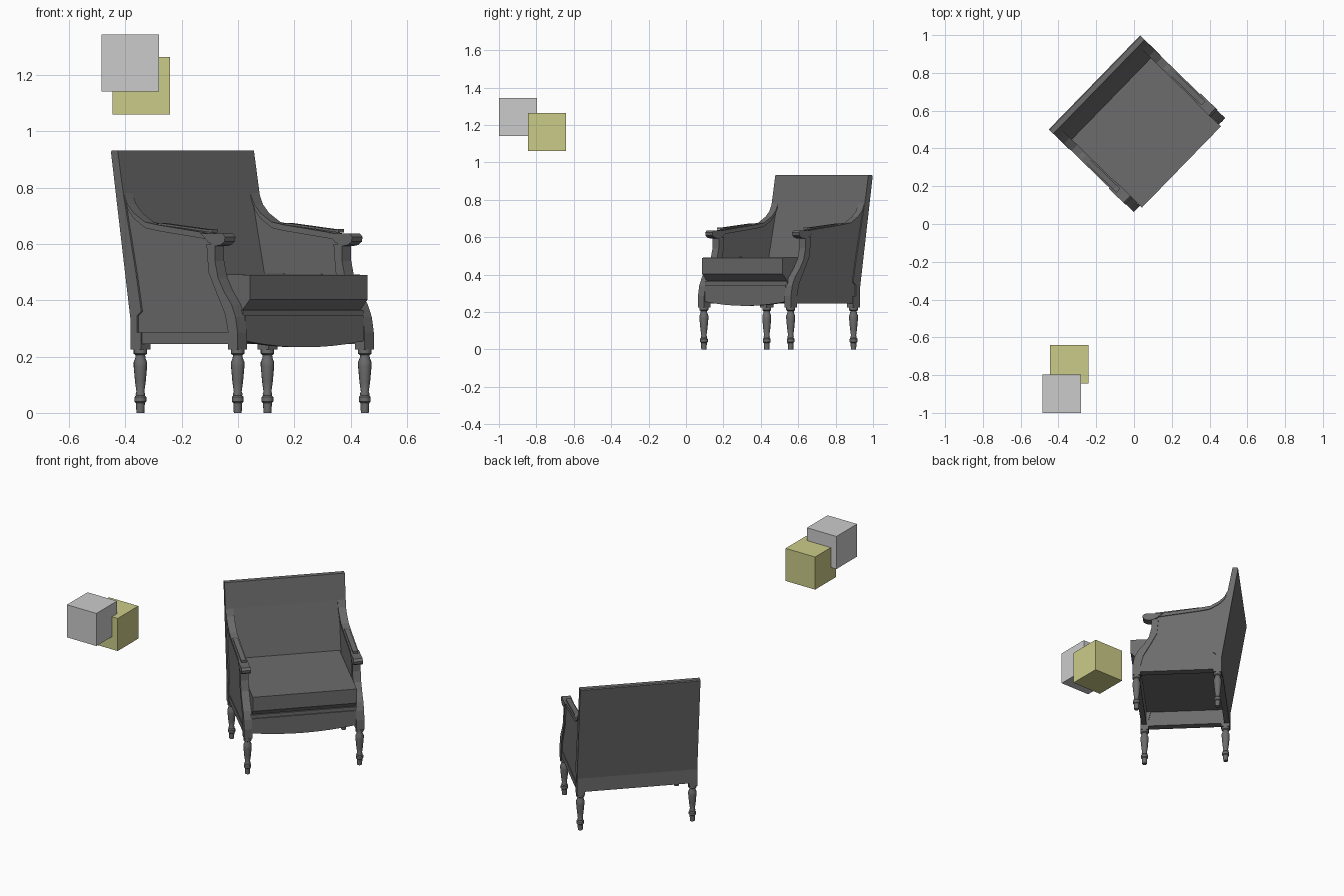
import bpy, bmesh, math
from mathutils import Matrix, Vector

old = bpy.data.objects.get("Cube")
if old:
    bpy.data.objects.remove(old, do_unlink=True)


def material(name, rgb):
    m = bpy.data.materials.new(name)
    m.use_nodes = True
    col = (*rgb, 1)
    m.diffuse_color = col
    m.node_tree.nodes["Principled BSDF"].inputs["Base Color"].default_value = col
    return m


charcoal = material("charcoal", (0.15, 0.15, 0.15))
light_grey = material("light grey", (0.6, 0.6, 0.6))
pale_yellow = material("pale yellow", (0.6, 0.6, 0.25))

# The armchair stands turned on the floor
PLACE = Matrix.Translation((0.0525, 0.495, 0)) @ Matrix.Rotation(math.radians(45.8), 4, "Z")


def finish(name, bm, mat=charcoal, matrix=PLACE):
    bmesh.ops.recalc_face_normals(bm, faces=bm.faces)
    bm.transform(matrix)
    me = bpy.data.meshes.new(name)
    bm.to_mesh(me)
    bm.free()
    me.materials.append(mat)
    ob = bpy.data.objects.new(name, me)
    bpy.context.collection.objects.link(ob)
    return ob


def box(name, lo, hi, mat=charcoal, matrix=PLACE):
    lo, hi = Vector(lo), Vector(hi)
    bm = bmesh.new()
    bmesh.ops.create_cube(bm, size=1)
    for v in bm.verts:
        v.co = (lo + hi) / 2 + v.co * (hi - lo)
    return finish(name, bm, mat, matrix)


def extrude(name, points, a, b, axis="x"):
    """Extrude a flat outline from a to b along the x or y axis."""
    bm = bmesh.new()
    vs = [bm.verts.new((a, p, z) if axis == "x" else (p, a, z)) for p, z in points]
    face = bm.faces.new(vs)
    step = (b - a, 0, 0) if axis == "x" else (0, b - a, 0)
    top = bmesh.ops.extrude_face_region(bm, geom=[face])["geom"]
    bmesh.ops.translate(bm, vec=step, verts=[g for g in top if isinstance(g, bmesh.types.BMVert)])
    return finish(name, bm)


def turned(name, profile, x, y, sides=14):
    bm = bmesh.new()
    rings = []
    for r, z in profile:
        ring = []
        for i in range(sides):
            t = math.tau * i / sides
            ring.append(bm.verts.new((x + r * math.cos(t), y + r * math.sin(t), z)))
        rings.append(ring)
    for lower, upper in zip(rings, rings[1:]):
        for i in range(sides):
            j = (i + 1) % sides
            bm.faces.new((lower[i], lower[j], upper[j], upper[i]))
    bm.faces.new(rings[0])
    bm.faces.new(rings[-1])
    ob = finish(name, bm)
    bpy.ops.object.select_all(action="DESELECT")
    ob.select_set(True)
    bpy.context.view_layer.objects.active = ob
    bpy.ops.object.shade_smooth_by_angle(angle=math.radians(35))


# Outlines seen from the side (y, z)
arm_top = [(0.318, 0.84), (0.304, 0.78), (0.285, 0.74), (0.255, 0.71), (0.2, 0.678),
           (0.14, 0.668), (-0.093, 0.64), (-0.15, 0.63)]
post_front = [(-0.15, 0.54), (-0.165, 0.48), (-0.195, 0.43), (-0.232, 0.385),
              (-0.252, 0.34), (-0.262, 0.285)]
panel = [(0.26, 0.245), (0.262, 0.33), (0.342, 0.84)] + arm_top + post_front + [(-0.262, 0.245)]
rail = arm_top + [(y - 0.004, z - 0.022) for y, z in reversed(arm_top)]
post = [(-0.15, 0.6)] + post_front + [(-0.262, 0.225), (-0.215, 0.225), (-0.215, 0.285),
        (-0.2, 0.35), (-0.155, 0.43), (-0.118, 0.5), (-0.108, 0.6)]
scroll = [(-0.08, 0.638), (-0.15, 0.636), (-0.19, 0.637), (-0.203, 0.625), (-0.2, 0.608),
          (-0.182, 0.596), (-0.155, 0.592), (-0.12, 0.605)]
pad = [(-0.125, 0.64), (-0.125, 0.652), (-0.1, 0.651), (0.13, 0.674), (0.16, 0.67)]

leg = [(0.014, 0), (0.016, 0.035), (0.021, 0.04), (0.021, 0.056), (0.016, 0.062), (0.017, 0.068),
       (0.014, 0.075), (0.019, 0.11), (0.024, 0.165), (0.024, 0.18), (0.018, 0.195),
       (0.017, 0.205), (0.024, 0.21), (0.024, 0.226)]

# Arms, posts and legs on both sides
for side, s in (("left", 1), ("right", -1)):
    extrude(side + "_side_panel", panel, s * 0.307, s * 0.34)
    extrude(side + "_arm_rail", rail, s * 0.3, s * 0.345)
    extrude(side + "_arm_post", post, s * 0.3, s * 0.347)
    extrude(side + "_arm_scroll", scroll, s * 0.297, s * 0.35)
    extrude(side + "_arm_pad", pad, s * 0.308, s * 0.337)
    box(side + "_side_rail", (s * 0.3, -0.23, 0.245), (s * 0.344, 0.25, 0.285))
    box(side + "_back_block", (s * 0.3, 0.215, 0.225), (s * 0.347, 0.268, 0.285))
    for end, y in (("front", -0.24), ("back", 0.242)):
        turned(f"{side}_{end}_leg", leg, s * 0.3235, y)

# Reclined back
extrude("backrest", [(0.268, 0.245), (0.268, 0.33), (0.365, 0.927), (0.36, 0.932),
                     (0.332, 0.932), (0.304, 0.78), (0.24, 0.49), (0.215, 0.36),
                     (0.235, 0.345), (0.235, 0.245)], -0.347, 0.347)

# Front apron with a bowed lower edge
curve = [(0.3 * k / 6, 0.233 + 0.022 * (k / 6) ** 2) for k in range(-6, 7)]
extrude("front_apron", curve + [(0.3, 0.345), (-0.3, 0.345)], -0.256, -0.225, "y")

# Seat deck and cushion with a tapered underside
box("seat_deck", (-0.307, -0.25, 0.342), (0.307, 0.24, 0.366))
extrude("seat_cushion", [(-0.24, 0.365), (-0.277, 0.402), (-0.277, 0.49), (0.25, 0.495),
                         (0.225, 0.365)], -0.3, 0.3)

# Two floating cubes
flat = Matrix.Identity(4)
box("grey_cube", (-0.484, -1, 1.14), (-0.28, -0.796, 1.344), light_grey, flat)
box("yellow_cube", (-0.445, -0.845, 1.06), (-0.241, -0.641, 1.264), pale_yellow, flat)
